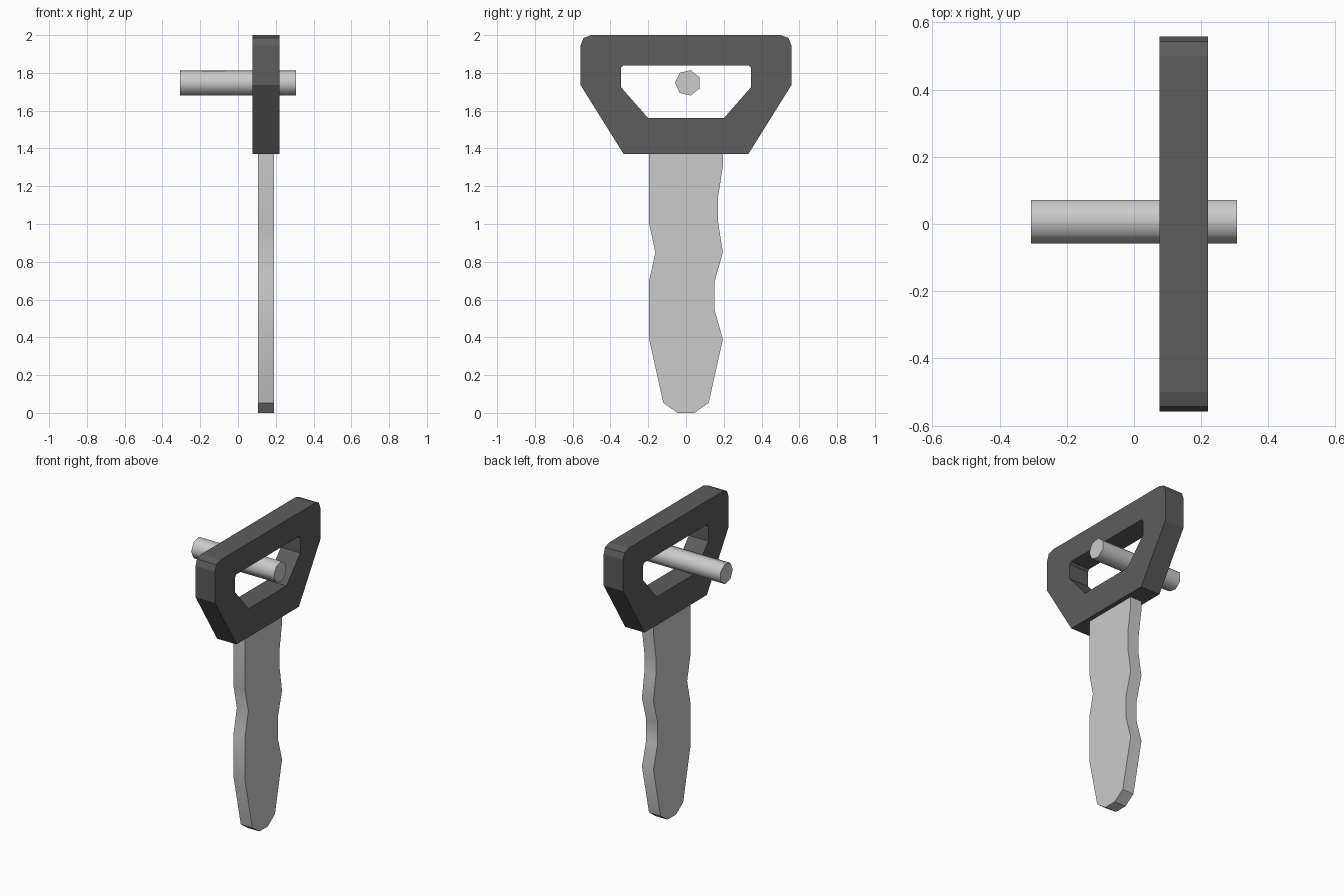
import bpy, bmesh
from math import cos, sin, pi, radians

if "Cube" in bpy.data.objects:
    bpy.data.objects.remove(bpy.data.objects["Cube"])


def mirrored(half):
    """Close a right-hand half profile by mirroring it across y = 0."""
    return half + [(-y, z) for y, z in reversed(half)]


def plate(name, loops, x0, x1, smooth_angle=None):
    """Fill y-z outlines (later loops are holes) and extrude from x0 to x1."""
    bm = bmesh.new()
    edges = []
    for loop in loops:
        vs = [bm.verts.new((x0, y, z)) for y, z in loop]
        edges += [bm.edges.new((vs[i - 1], vs[i])) for i in range(len(vs))]
    bmesh.ops.triangle_fill(bm, edges=edges, use_beauty=True, normal=(1, 0, 0))
    ext = bmesh.ops.extrude_face_region(bm, geom=bm.faces[:], use_keep_orig=True)
    top = [g for g in ext["geom"] if isinstance(g, bmesh.types.BMVert)]
    bmesh.ops.translate(bm, verts=top, vec=(x1 - x0, 0, 0))
    bmesh.ops.recalc_face_normals(bm, faces=bm.faces[:])
    me = bpy.data.meshes.new(name)
    bm.to_mesh(me)
    bm.free()
    ob = bpy.data.objects.new(name, me)
    bpy.context.collection.objects.link(ob)
    if smooth_angle:
        for p in me.polygons:
            p.use_smooth = True
        me.set_sharp_from_angle(angle=radians(smooth_angle))
    return ob


# Handle: dark trapezoid ring with chamfered top corners
outer = mirrored([(0.33, 1.37), (0.558, 1.735), (0.558, 1.945),
                  (0.543, 1.985), (0.50, 2.0)])
hole = mirrored([(0.20, 1.56), (0.345, 1.725), (0.345, 1.825), (0.333, 1.84)])
handle = plate("handle", [outer, hole], 0.076, 0.22)
dark = bpy.data.materials.new("dark_plastic")
dark.diffuse_color = (0.11, 0.11, 0.11, 1)
dark.use_nodes = True
dark.node_tree.nodes["Principled BSDF"].inputs["Base Color"].default_value = dark.diffuse_color
handle.data.materials.append(dark)

# Blade: flat key shaft with shallow notches on both edges
blade = [(-0.195, 1.38), (-0.195, 1.0), (-0.162, 0.85), (-0.195, 0.70),
         (-0.195, 0.39), (-0.12, 0.053), (-0.045, 0.0), (0.045, 0.0),
         (0.12, 0.053), (0.195, 0.39), (0.15, 0.55), (0.15, 0.69),
         (0.195, 0.85), (0.17, 1.01), (0.17, 1.145), (0.195, 1.305),
         (0.195, 1.38)]
plate("blade", [blade], 0.105, 0.19, 30)

# Pin: seven-sided rod passing through the handle opening
R = 0.0685
ring = [(0.01 - R * cos(2 * pi * i / 7), 1.747 + R * sin(2 * pi * i / 7))
        for i in range(7)]
plate("pin", [ring], -0.306, 0.306, 60)
